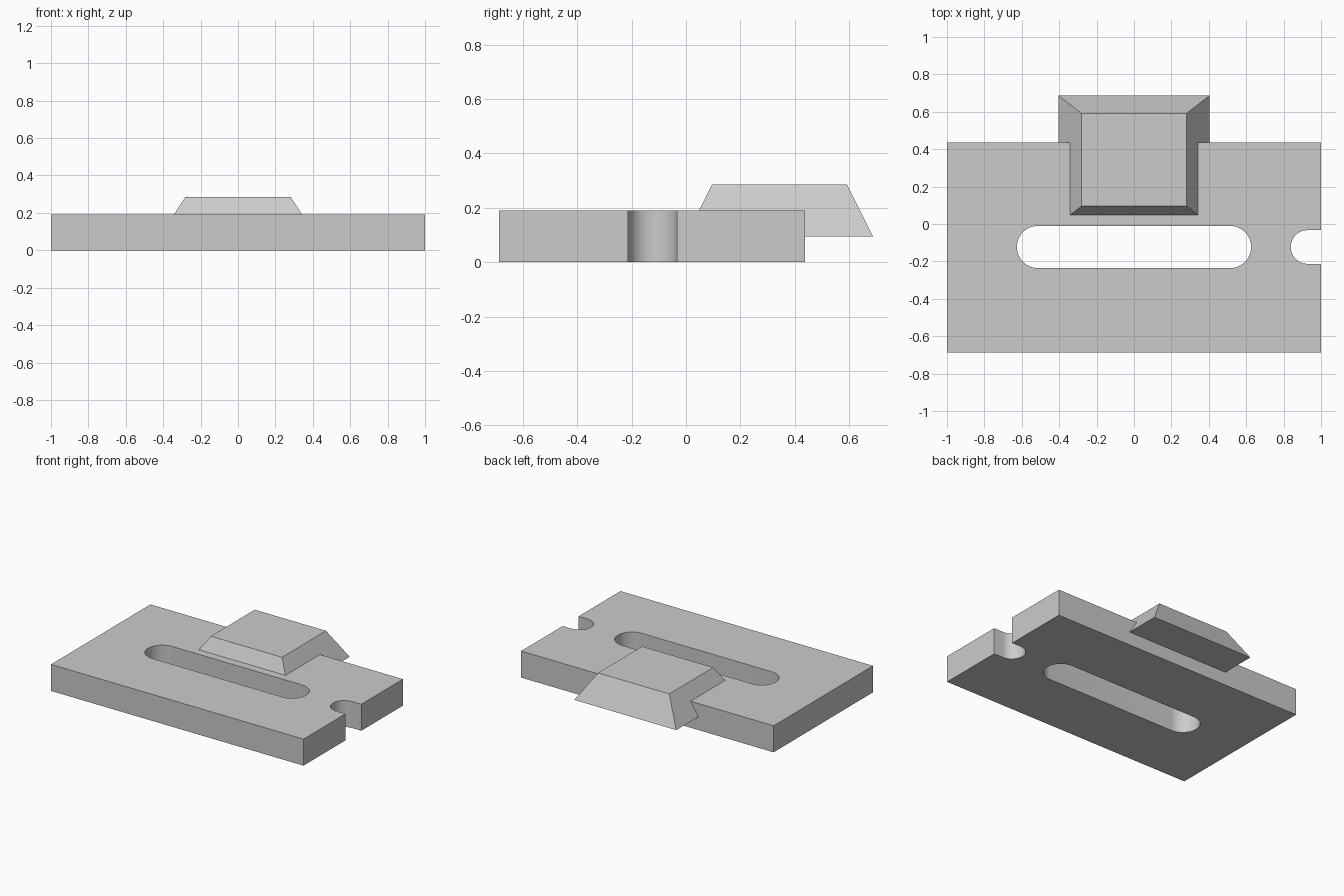
import bpy, bmesh
from math import sin, cos, pi, radians

cube = bpy.data.objects.get("Cube")
if cube:
    bpy.data.objects.remove(cube, do_unlink=True)

grey = bpy.data.materials.new("plain_grey")
grey.use_nodes = True
colour = (0.6, 0.6, 0.6, 1)
grey.diffuse_color = colour
grey.node_tree.nodes["Principled BSDF"].inputs["Base Color"].default_value = colour


def loft(name, lower, upper, z0, z1):
    """Closed solid between two outlines with matching points."""
    bm = bmesh.new()
    a = [bm.verts.new((x, y, z0)) for x, y in lower]
    b = [bm.verts.new((x, y, z1)) for x, y in upper]
    bm.faces.new(a[::-1])
    bm.faces.new(b)
    n = len(a)
    for i in range(n):
        j = (i + 1) % n
        bm.faces.new((a[i], a[j], b[j], b[i]))
    mesh = bpy.data.meshes.new(name)
    bm.to_mesh(mesh)
    bm.free()
    mesh.materials.append(grey)
    obj = bpy.data.objects.new(name, mesh)
    bpy.context.collection.objects.link(obj)
    return obj


def rect(x, y0, y1):
    return [(-x, y0), (x, y0), (x, y1), (-x, y1)]


def stadium(x0, x1, y, r, steps=24):
    """Rounded slot outline between two end-arc centres."""
    pts = []
    for cx, start in ((x1, -pi / 2), (x0, pi / 2)):
        for i in range(steps + 1):
            t = start + pi * i / steps
            pts.append((cx + r * cos(t), y + r * sin(t)))
    return pts


def combine(target, tool, operation):
    """Apply a boolean and remove the helper."""
    tool.hide_render = True
    mod = target.modifiers.new(operation.lower(), "BOOLEAN")
    mod.operation = operation
    mod.solver = "EXACT"
    mod.object = tool
    bpy.ops.object.select_all(action="DESELECT")
    bpy.context.view_layer.objects.active = target
    target.select_set(True)
    bpy.ops.object.modifier_apply(modifier=mod.name)
    bpy.data.objects.remove(tool, do_unlink=True)


# Flat base plate
outline = rect(1, -0.687, 0.437)
plate = loft("slotted_plate", outline, outline, 0, 0.19)

# Long slot and the open notch on the left edge
for name, x0, x1, r in (("long_slot", -0.514, 0.514, 0.1125),
                        ("edge_notch", 0.928, 1.3, 0.09)):
    shape = stadium(x0, x1, -0.123, r)
    combine(plate, loft(name, shape, shape, -0.1, 0.3), "DIFFERENCE")

# Tapered block sunk halfway into the plate and overhanging the back
block = loft("tapered_block", rect(0.404, 0, 0.687),
             rect(0.282, 0.095, 0.592), 0.095, 0.285)
combine(plate, block, "UNION")

bpy.ops.object.shade_smooth_by_angle(angle=radians(25))
